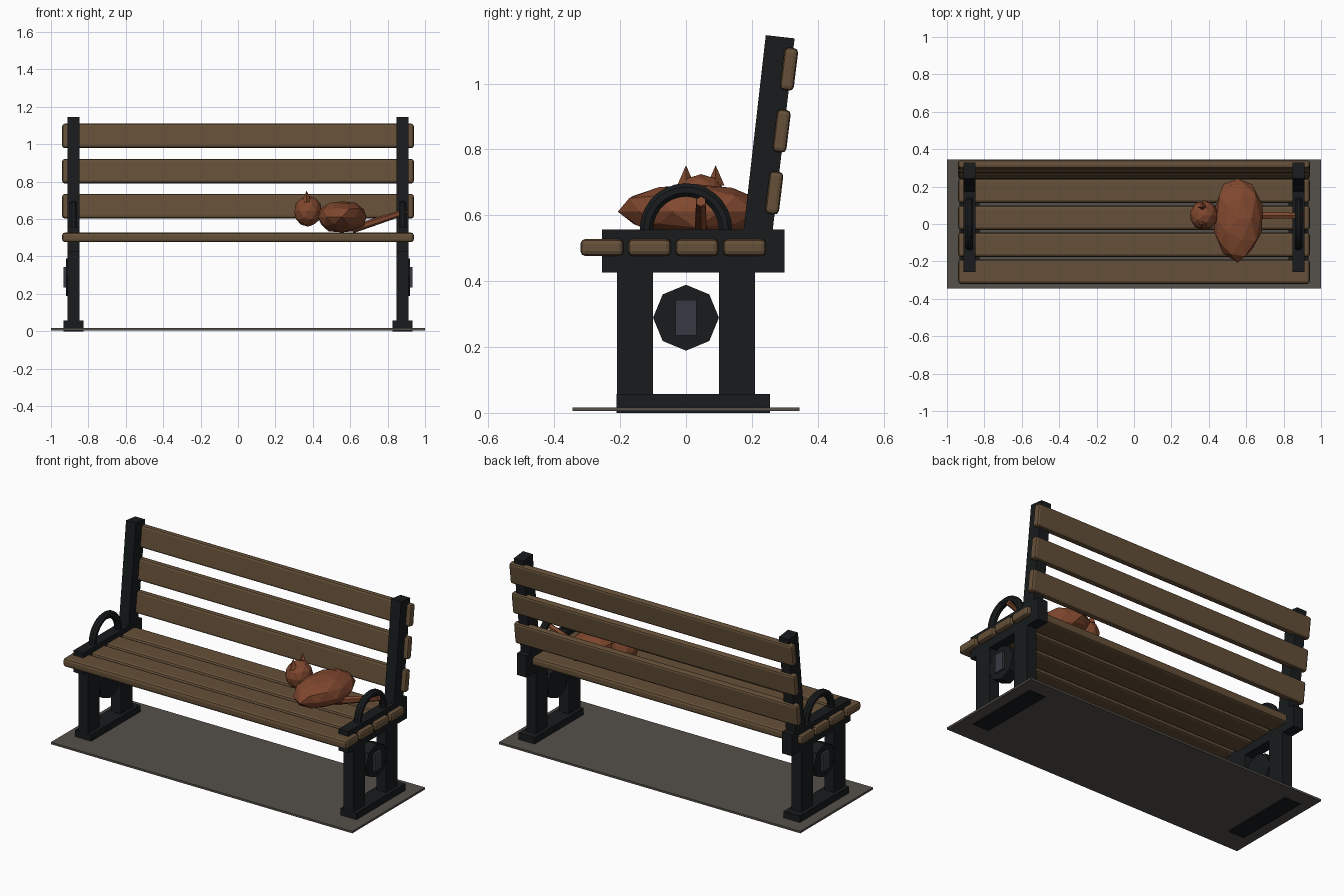
import bpy, bmesh, math, random
from mathutils import Vector, Matrix

if "Cube" in bpy.data.objects:
    bpy.data.objects.remove(bpy.data.objects["Cube"])

random.seed(4)


def material(name, rgb):
    m = bpy.data.materials.new(name)
    m.diffuse_color = (*rgb, 1)
    m.use_nodes = True
    m.node_tree.nodes["Principled BSDF"].inputs["Base Color"].default_value = m.diffuse_color
    return m


IRON = material("iron", (0.009, 0.011, 0.012))
STEEL = material("steel", (0.04, 0.042, 0.055))
WOOD = material("wood", (0.13, 0.08, 0.04))
FUR = material("fur", (0.22, 0.065, 0.028))
STONE = material("stone", (0.09, 0.08, 0.068))


def finish(name, bm, mat, loc=(0, 0, 0), rot=(0, 0, 0)):
    bmesh.ops.recalc_face_normals(bm, faces=bm.faces)
    me = bpy.data.meshes.new(name)
    bm.to_mesh(me)
    bm.free()
    me.materials.append(mat)
    ob = bpy.data.objects.new(name, me)
    ob.location, ob.rotation_euler = loc, rot
    bpy.context.collection.objects.link(ob)
    return ob


def box(name, size, loc, mat, rot=(0, 0, 0), bevel=0):
    bm = bmesh.new()
    bmesh.ops.create_cube(bm, size=1)
    bmesh.ops.scale(bm, vec=size, verts=bm.verts)
    if bevel:
        bmesh.ops.bevel(bm, geom=bm.edges[:], offset=bevel, segments=2,
                        profile=0.5, affect='EDGES')
    return finish(name, bm, mat, loc, rot)


def cone(name, r1, r2, a, b, sides, mat):
    a, b = Vector(a), Vector(b)
    bm = bmesh.new()
    bmesh.ops.create_cone(bm, cap_ends=True, segments=sides, radius1=r1,
                          radius2=r2, depth=(b - a).length)
    rot = (b - a).to_track_quat('Z', 'Y').to_euler()
    return finish(name, bm, mat, (a + b) / 2, rot)


def blob(name, radii, loc, jitter):
    bm = bmesh.new()
    bmesh.ops.create_icosphere(bm, subdivisions=2, radius=1)
    for v in bm.verts:
        v.co *= 1 + random.uniform(-jitter, jitter)
    bmesh.ops.scale(bm, vec=radii, verts=bm.verts)
    return finish(name, bm, FUR, loc)


# paving slab
box("paving_slab", (2, 0.69, 0.012), (0, 0, 0.011), STONE)

# iron end frames
for side, s in (("left", -1), ("right", 1)):
    x = 0.88 * s
    box(f"{side}_foot", (0.107, 0.465, 0.057), (x, 0.022, 0.0285), IRON)
    box(f"{side}_front_leg", (0.065, 0.11, 0.4), (x, -0.155, 0.24), IRON)
    box(f"{side}_back_leg", (0.065, 0.11, 0.4), (x, 0.155, 0.24), IRON)
    box(f"{side}_seat_rail", (0.065, 0.555, 0.13), (x, 0.022, 0.492), IRON)
    box(f"{side}_back_post", (0.065, 0.088, 0.67), (x, 0.248, 0.809), IRON,
        rot=(-math.radians(6.5), 0, 0))
    # octagonal medallion with a small plate
    cone(f"{side}_medallion", 0.1, 0.1, (0.85 * s, 0, 0.289),
         (0.919 * s, 0, 0.289), 8, IRON)
    box(f"{side}_medallion_plate", (0.03, 0.065, 0.108),
        (0.917 * s, 0, 0.289), STEEL)
    # half-ring armrest
    bm = bmesh.new()
    bmesh.ops.create_circle(bm, segments=8, radius=0.022,
                            matrix=Matrix.Translation((0, 0.12, 0))
                            @ Matrix.Rotation(math.pi / 8, 4, 'Z'))
    bmesh.ops.spin(bm, geom=bm.edges[:], cent=(0, 0, 0), axis=(1, 0, 0),
                   angle=math.pi, steps=14)
    finish(f"{side}_armrest", bm, IRON, (x, 0, 0.557))

# seat and back slats
for i in range(4):
    box(f"seat_slat_{i + 1}", (1.88, 0.131, 0.052),
        (0, -0.255 + i * 0.1443, 0.502), WOOD, bevel=0.015)
for i in range(3):
    box(f"back_slat_{i + 1}", (1.88, 0.042, 0.13),
        (0, 0.268 + i * 0.0225, 0.668 + i * 0.188), WOOD,
        rot=(-math.radians(7), 0, 0), bevel=0.013)

# resting cat
blob("cat_body", (0.132, 0.225, 0.086), (0.555, 0.03, 0.611), 0.07)
blob("cat_head", (0.076, 0.08, 0.083), (0.374, 0.046, 0.642), 0)
for n, y in (("right", 0.0), ("left", 0.09)):
    cone(f"cat_{n}_ear", 0.027, 0, (0.367, y, 0.69), (0.367, y, 0.752), 4, FUR)
cone("cat_tail", 0.022, 0.016, (0.61, 0.045, 0.545), (0.905, 0.045, 0.642), 6, FUR)
